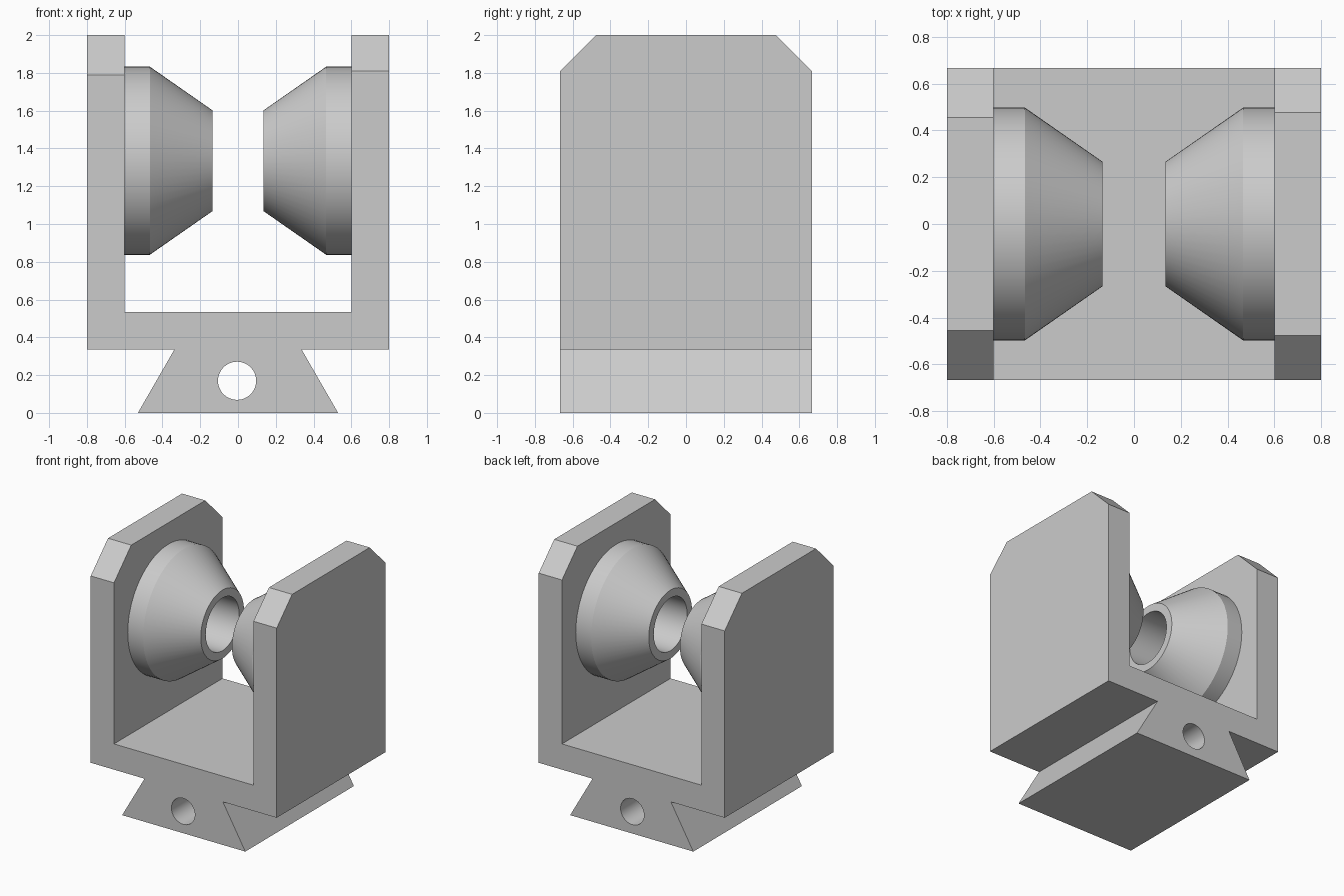
import bpy, bmesh, math
from mathutils import Matrix

if "Cube" in bpy.data.objects:
    bpy.data.objects.remove(bpy.data.objects["Cube"], do_unlink=True)

grey = bpy.data.materials.new("plain grey")
grey.use_nodes = True
grey.diffuse_color = (0.6, 0.6, 0.6, 1)
grey.node_tree.nodes["Principled BSDF"].inputs["Base Color"].default_value = (0.6, 0.6, 0.6, 1)

DEPTH = 0.667    # half depth along y
SHELF = 0.335    # underside of the yoke
TOP = 2.0


def add_object(name, bm):
    bmesh.ops.recalc_face_normals(bm, faces=bm.faces)
    mesh = bpy.data.meshes.new(name)
    bm.to_mesh(mesh)
    bm.free()
    obj = bpy.data.objects.new(name, mesh)
    bpy.context.collection.objects.link(obj)
    mesh.materials.append(grey)
    return obj


def smooth(obj):
    bpy.ops.object.select_all(action='DESELECT')
    obj.select_set(True)
    bpy.context.view_layer.objects.active = obj
    bpy.ops.object.shade_smooth_by_angle(angle=math.radians(30))


# Yoke and dovetail foot: one profile extruded along y
profile = [(-0.53, 0), (0.53, 0), (0.337, SHELF), (0.8, SHELF), (0.8, TOP), (0.6, TOP),
           (0.6, 0.535), (-0.6, 0.535), (-0.6, TOP), (-0.8, TOP), (-0.8, SHELF), (-0.337, SHELF)]
bm = bmesh.new()
face = bm.faces.new([bm.verts.new((x, -DEPTH, z)) for x, z in profile])
out = bmesh.ops.extrude_face_region(bm, geom=[face])
bmesh.ops.translate(bm, vec=(0, 2 * DEPTH, 0),
                    verts=[g for g in out["geom"] if isinstance(g, bmesh.types.BMVert)])
bmesh.ops.recalc_face_normals(bm, faces=bm.faces)

# Chamfered upper corners, slightly larger on the right wall
for side, size in ((-1, 0.212), (1, 0.19)):
    corners = [e for e in bm.edges
               if all(v.co.z > TOP - 0.001 and abs(v.co.y) > DEPTH - 0.001 and v.co.x * side > 0
                      for v in e.verts)
               and abs(e.verts[0].co.x - e.verts[1].co.x) > 0.1]
    bmesh.ops.bevel(bm, geom=corners, offset=size, offset_type='OFFSET',
                    segments=1, affect='EDGES')
body = add_object("yoke_body", bm)

# Round hole through the foot
bm = bmesh.new()
bmesh.ops.create_cone(bm, cap_ends=True, segments=48, radius1=0.101, radius2=0.101, depth=2,
                      matrix=Matrix.Translation((-0.005, 0, 0.17)) @ Matrix.Rotation(math.pi / 2, 4, 'X'))
cutter = add_object("hole_cutter", bm)
cutter.hide_render = True
cut = body.modifiers.new("foot_hole", 'BOOLEAN')
cut.object = cutter
cut.operation = 'DIFFERENCE'
cut.solver = 'EXACT'
bpy.context.view_layer.objects.active = body
bpy.ops.object.modifier_apply(modifier=cut.name)
bpy.data.objects.remove(cutter, do_unlink=True)
smooth(body)

# Hollow cone bosses facing each other: section (distance from centre, radius) spun about x
section = [(0.6, 0.498), (0.467, 0.498), (0.134, 0.266), (0.134, 0.205), (0.6, 0.205)]
for name, side in (("left_cone", 1), ("right_cone", -1)):
    bm = bmesh.new()
    points = [bm.verts.new((side * x, 0, r)) for x, r in section]
    edges = [bm.edges.new(pair) for pair in zip(points, points[1:])]
    bmesh.ops.spin(bm, geom=points + edges, cent=(0, 0, 0), axis=(1, 0, 0),
                   angle=math.tau, steps=64, use_merge=True)
    bmesh.ops.remove_doubles(bm, verts=bm.verts, dist=0.0005)
    bmesh.ops.translate(bm, verts=bm.verts, vec=(0, 0, 1.335))
    cone = add_object(name, bm)
    # Open at the wall, so orient the faces outward from the section itself
    bm = bmesh.new()
    bm.from_mesh(cone.data)
    rim = max(bm.faces, key=lambda f: (f.calc_center_median().z))
    if rim.normal.z < 0:
        bmesh.ops.reverse_faces(bm, faces=bm.faces)
    bm.to_mesh(cone.data)
    bm.free()
    smooth(cone)
